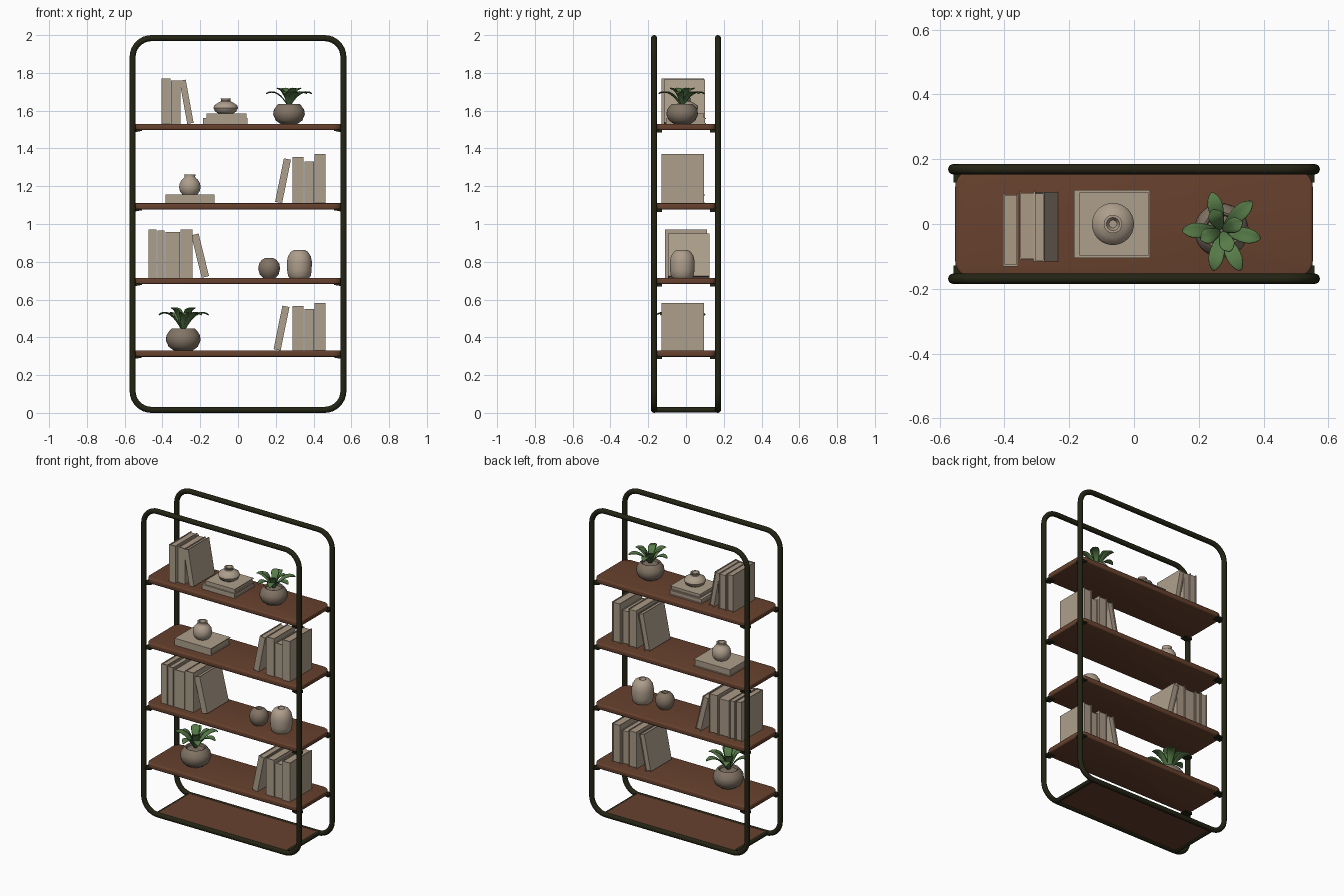
import bpy, bmesh, math
from mathutils import Matrix, Vector

if "Cube" in bpy.data.objects:
    bpy.data.objects.remove(bpy.data.objects["Cube"])


def material(name, rgb):
    m = bpy.data.materials.new(name)
    m.diffuse_color = (*rgb, 1)
    m.use_nodes = True
    m.node_tree.nodes["Principled BSDF"].inputs["Base Color"].default_value = m.diffuse_color
    return m


METAL = material("dark_metal", (0.017, 0.017, 0.007))
WOOD = material("brown_wood", (0.135, 0.053, 0.027))
COVER = material("beige_cover", (0.42, 0.345, 0.26))
PAGES = material("book_pages", (0.40, 0.32, 0.235))
PALE = material("pale_ceramic", (0.42, 0.34, 0.26))
TAUPE = material("taupe_ceramic", (0.225, 0.175, 0.13))
LEAF = material("leaf_green", (0.095, 0.2, 0.065))


def finish(name, bm, mats, loc=(0, 0, 0)):
    bmesh.ops.recalc_face_normals(bm, faces=bm.faces)
    me = bpy.data.meshes.new(name)
    bm.to_mesh(me)
    bm.free()
    for m in mats:
        me.materials.append(m)
    ob = bpy.data.objects.new(name, me)
    ob.location = loc
    bpy.context.collection.objects.link(ob)
    return ob


def add_box(bm, lo, hi, mat=0):
    lo, hi = Vector(lo), Vector(hi)
    mtx = Matrix.Translation((lo + hi) / 2) @ Matrix.Diagonal((*(hi - lo), 1))
    verts = bmesh.ops.create_cube(bm, size=1, matrix=mtx)["verts"]
    for f in {f for v in verts for f in v.link_faces}:
        f.material_index = mat
    return verts


def bridge_rings(bm, rings, cyclic):
    n = len(rings[0])
    for i in range(len(rings) - (0 if cyclic else 1)):
        a, b = rings[i], rings[(i + 1) % len(rings)]
        for j in range(n):
            bm.faces.new((a[j], a[(j + 1) % n], b[(j + 1) % n], b[j]))


# Frame: a rounded rectangular tube loop at front and back
def frame_loop(name, y, hx=0.558, z0=0.016, z1=1.984, rad=0.1, r=0.016, sides=16):
    bm = bmesh.new()
    rings = []
    corners = [(hx - rad, z1 - rad), (-hx + rad, z1 - rad),
               (-hx + rad, z0 + rad), (hx - rad, z0 + rad)]
    for k, (cx, cz) in enumerate(corners):
        for s in range(9):
            a = math.pi / 2 * (k + s / 8)
            out = Vector((math.cos(a), 0, math.sin(a)))
            p = Vector((cx, y, cz)) + out * rad
            rings.append([bm.verts.new(p + r * (math.cos(t) * out + math.sin(t) * Vector((0, 1, 0))))
                          for t in (2 * math.pi * j / sides for j in range(sides))])
    bridge_rings(bm, rings, True)
    return finish(name, bm, [METAL])


frame_loop("front_frame", -0.169)
frame_loop("back_frame", 0.169)

# Base cross bars and base panel
for side, x in (("left", -0.462), ("right", 0.462)):
    bm = bmesh.new()
    bmesh.ops.create_cone(bm, cap_ends=True, segments=16, radius1=0.014, radius2=0.014, depth=0.338,
                          matrix=Matrix.Translation((x, 0, 0.016)) @ Matrix.Rotation(math.pi / 2, 4, 'X'))
    finish(side + "_base_bar", bm, [METAL])
bm = bmesh.new()
add_box(bm, (-0.46, -0.165, 0.01), (0.46, 0.165, 0.028))
finish("base_panel", bm, [WOOD])

# Shelves with rounded corners, and their brackets
SHELVES = [0.33, 0.715, 1.11, 1.53]
for i, top in enumerate(SHELVES, 1):
    bm = bmesh.new()
    add_box(bm, (-0.552, -0.165, top - 0.033), (0.552, 0.165, top))
    upright = [e for e in bm.edges if abs(e.verts[0].co.z - e.verts[1].co.z) > 0.01]
    bmesh.ops.bevel(bm, geom=upright, offset=0.05, segments=6, profile=0.5, affect='EDGES')
    rim = [e for e in bm.edges if abs(e.verts[0].co.z - e.verts[1].co.z) < 0.001]
    bmesh.ops.bevel(bm, geom=rim, offset=0.008, segments=3, profile=0.5, affect='EDGES')
    finish(f"shelf_{i}", bm, [WOOD])
    bm = bmesh.new()
    for sx in (-1, 1):
        for sy in (-1, 1):
            vs = add_box(bm, (-0.025, -0.022, -0.013), (0.025, 0.022, 0.003))
            for v in vs:  # taper the inner end
                if v.co.z < 0 and v.co.x < 0:
                    v.co.z += 0.009
                v.co = Vector((sx * (v.co.x + 0.532), sy * (v.co.y + 0.15), v.co.z + top - 0.033))
    finish(f"brackets_{i}", bm, [METAL])


# Books: two boards, a spine at the front and a recessed page block
def book(name, t, h, d, mtx):
    bm = bmesh.new()
    b = min(0.005, t * 0.15)
    add_box(bm, (-t / 2, -d / 2, 0), (-t / 2 + b, d / 2, h))
    add_box(bm, (t / 2 - b, -d / 2, 0), (t / 2, d / 2, h))
    add_box(bm, (-t / 2 + b, -d / 2, 0), (t / 2 - b, -d / 2 + b, h))
    add_box(bm, (-t / 2 + b, -d / 2 + b, 0.004), (t / 2 - b, d / 2 - 0.005, h - 0.005), 1)
    bmesh.ops.transform(bm, matrix=mtx, verts=bm.verts)
    finish(name, bm, [COVER, PAGES])


def standing(name, x0, x1, z, top, yc=-0.015, d=0.22):
    book(name, x1 - x0 - 0.002, top - z, d, Matrix.Translation(((x0 + x1) / 2, yc, z)))


def leaning(name, x, z, t, h, angle, yc=-0.015, d=0.215):
    lift = abs(math.sin(angle)) * t / 2
    book(name, t, h, d, Matrix.Translation((x, yc, z + lift)) @ Matrix.Rotation(angle, 4, 'Y'))


def lying(name, x0, x1, z, t, d):
    book(name, t, x1 - x0, d, Matrix.Translation((x0, 0, z + t / 2)) @ Matrix.Rotation(math.pi / 2, 4, 'Y'))


S1, S2, S3, S4 = SHELVES
standing("top_book_1", -0.405, -0.357, S4, 1.77, -0.018, 0.225)
standing("top_book_2", -0.355, -0.303, S4, 1.76, -0.005, 0.21)
leaning("top_leaning_book", -0.252, S4, 0.034, 0.232, -0.18, -0.008)
lying("top_stack_lower", -0.185, 0.05, S4, 0.03, 0.21)
lying("top_stack_upper", -0.168, 0.045, S4 + 0.03, 0.025, 0.195)

lying("third_flat_book", -0.385, -0.125, S3, 0.045, 0.2)
for level, z, dz in (("third", S3, 0.0), ("first", S1, -0.008)):
    leaning(level + "_leaning_book", 0.215 + dz, z, 0.038, 0.235, 0.2)
    standing(level + "_book_1", 0.288, 0.348, z, z + 0.245 + dz)
    standing(level + "_book_2", 0.35, 0.403, z, z + 0.22, -0.018, 0.205)
    standing(level + "_book_3", 0.405, 0.465, z, z + 0.26 + dz, -0.018, 0.225)

for i, (x0, x1, top) in enumerate([(-0.475, -0.43, 0.97), (-0.428, -0.387, 0.965),
                                   (-0.385, -0.307, 0.957), (-0.305, -0.24, 0.97)], 1):
    standing(f"second_book_{i}", x0, x1, S2, top, 0.0, 0.22)
leaning("second_leaning_book", -0.173, S2, 0.04, 0.232, -0.24, 0.015, 0.22)


# Turned pots and vases
def lathe(name, profile, loc, mat, scale=1.0, sides=32):
    bm = bmesh.new()
    rings = []
    for r, z in profile:
        rings.append([bm.verts.new((scale * r * math.cos(a), scale * r * math.sin(a), scale * z))
                      for a in (2 * math.pi * j / sides for j in range(sides))])
    bridge_rings(bm, rings, False)
    bm.faces.new(rings[0])
    bm.faces.new(rings[-1])
    return finish(name, bm, [mat], loc)


lathe("top_vase", [(0.04, 0), (0.057, 0.012), (0.065, 0.03), (0.06, 0.044), (0.042, 0.056), (0.026, 0.064),
                   (0.024, 0.07), (0.028, 0.08), (0.02, 0.08), (0.012, 0.065)],
      (-0.065, 0, S4 + 0.055), PALE)
lathe("third_vase", [(0.038, 0), (0.052, 0.016), (0.057, 0.04), (0.053, 0.062), (0.042, 0.08), (0.03, 0.09),
                     (0.028, 0.096), (0.03, 0.108), (0.022, 0.108), (0.018, 0.09)],
      (-0.255, 0, S3 + 0.045), PALE)
lathe("small_round_vase", [(0.032, 0), (0.05, 0.018), (0.058, 0.048), (0.054, 0.074), (0.04, 0.094),
                           (0.022, 0.105), (0.016, 0.102), (0.012, 0.09)],
      (0.165, -0.02, S2), TAUPE)
lathe("tall_round_vase", [(0.052, 0), (0.06, 0.01), (0.065, 0.04), (0.066, 0.085), (0.06, 0.115), (0.045, 0.138),
                          (0.028, 0.148), (0.02, 0.147), (0.015, 0.13)],
      (0.325, -0.02, S2), PALE)


# Potted plants: arched leaves around a bulbous pot
def plant(name, x, y, z, scale, rise, turn):
    lathe(name + "_pot", [(0.045, 0), (0.07, 0.018), (0.084, 0.05), (0.08, 0.075), (0.064, 0.098), (0.056, 0.106),
                          (0.049, 0.103), (0.046, 0.092)], (x, y, z), TAUPE, scale)
    tips = [(-0.122, 0.0), (-0.03, 0.118), (0.095, 0.09), (0.122, -0.025), (0.06, -0.125), (-0.025, -0.125)]
    leaves = [(math.atan2(b, a), math.hypot(a, b), 0.07 * rise, 0.8) for a, b in tips]
    leaves += [(0.4 + k * math.pi / 2, 0.07, 0.083 * rise, 1.0) for k in range(4)]
    bm = bmesh.new()
    for ang, length, height, tip in leaves:
        rows = []
        for u, w, h in ((0.05, 0.01, 0), (0.25, 0.016, 0.5), (0.5, 0.025, 0.85),
                        (0.75, 0.025, 0.95), (0.92, 0.014, (0.95 + tip) / 2), (1, 0.003, tip)):
            rows.append([bm.verts.new((length * u, s * w, height * h + 0.006 * abs(s))) for s in (-1, 0, 1)])
        for a, b in zip(rows, rows[1:]):
            for j in (0, 1):
                bm.faces.new((a[j], a[j + 1], b[j + 1], b[j]))
        bmesh.ops.rotate(bm, verts=[v for r in rows for v in r], cent=(0, 0, 0),
                         matrix=Matrix.Rotation(ang + turn, 3, 'Z'))
    bmesh.ops.scale(bm, vec=(scale,) * 3, verts=bm.verts)
    ob = finish(name + "_leaves", bm, [LEAF], (x, y, z + 0.095 * scale))
    solid = ob.modifiers.new("thickness", 'SOLIDIFY')
    solid.thickness, solid.offset = 0.006, 0
    ob.modifiers.new("smooth", 'SUBSURF').levels = 1
    ob.modifiers["smooth"].render_levels = 1


plant("top_plant", 0.27, -0.02, S4, 1.0, 1.1, 0.0)
plant("bottom_plant", -0.29, -0.02, S1, 1.1, 1.3, 0.25)

# Smooth the rounded parts, keeping hard edges sharp
for ob in bpy.context.collection.objects:
    ob.select_set(True)
    bpy.context.view_layer.objects.active = ob
bpy.ops.object.shade_smooth_by_angle(angle=math.radians(40))
